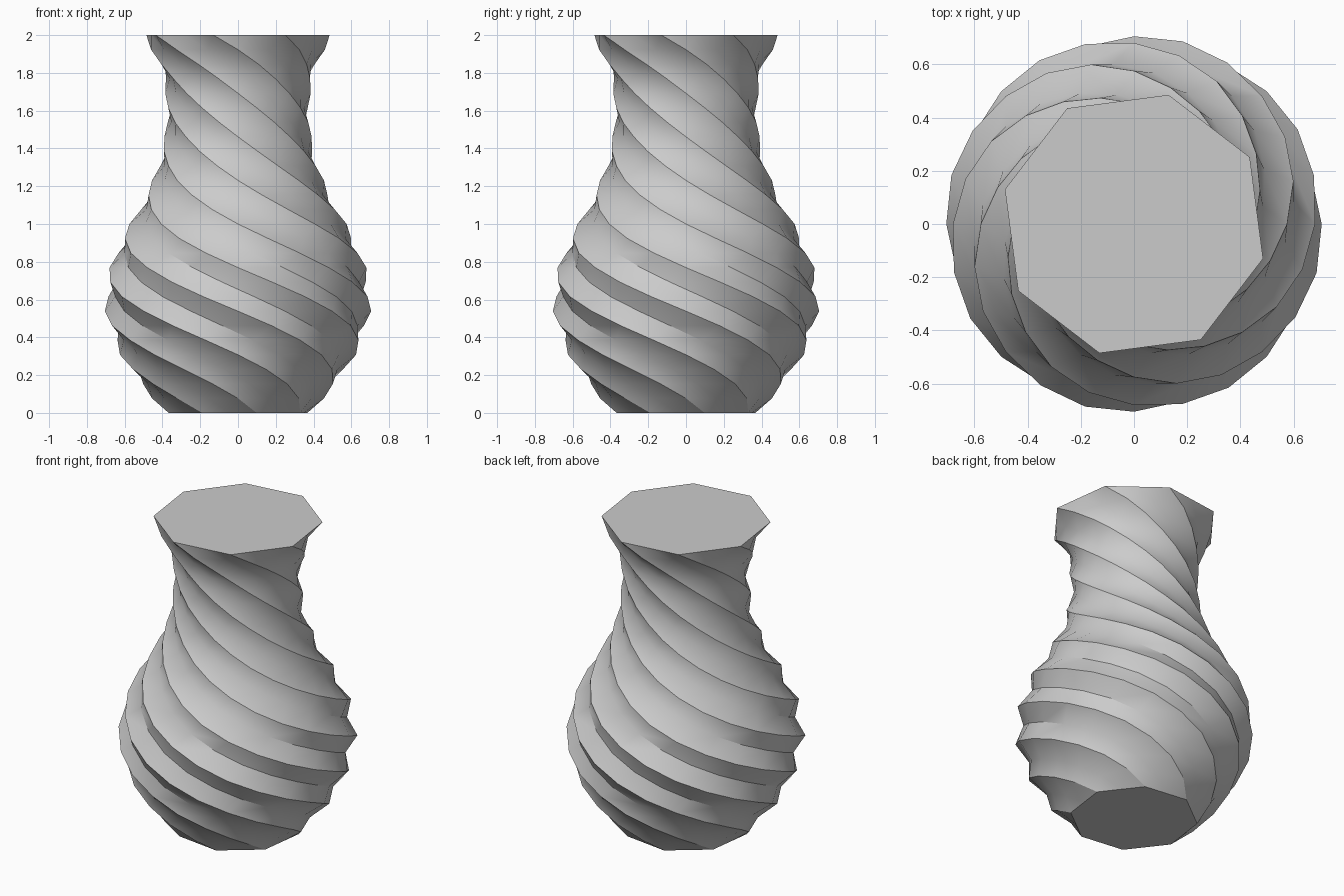
import bpy, bmesh, math

if "Cube" in bpy.data.objects:
    bpy.data.objects.remove(bpy.data.objects["Cube"])

# Ridge radius at each evenly spaced level, bottom to top
RADII = [.38, .455, .52, .575, .625, .66, .69, .705, .71, .70, .68, .655, .62,
         .575, .53, .49, .455, .425, .405, .39, .385, .382, .385, .395, .42, .46, .502]
SIDES = 8
HEIGHT = 2.0
STEP = math.radians(15)        # twist per level
START = math.radians(15)       # corner angle of the base octagon

clay = bpy.data.materials.new("light_grey_clay")
clay.diffuse_color = (0.6, 0.6, 0.6, 1)
clay.use_nodes = True
clay.node_tree.nodes["Principled BSDF"].inputs["Base Color"].default_value = clay.diffuse_color


def octagon_ring(bm, radius, angle, z):
    """Octagon with a vertex at each corner and at the middle of each side."""
    ring = []
    for i in range(SIDES * 2):
        a = angle + i * math.pi / SIDES
        r = radius if i % 2 == 0 else radius * math.cos(math.pi / SIDES)
        ring.append(bm.verts.new((r * math.cos(a), r * math.sin(a), z)))
    return ring


# Twisted vase body, closed at both ends
bm = bmesh.new()
top = len(RADII) - 1
rings = [octagon_ring(bm, r, START - k * STEP, HEIGHT * k / top)
         for k, r in enumerate(RADII)]
n = SIDES * 2
for low, high in zip(rings, rings[1:]):
    for i in range(n):
        j = (i + 1) % n
        # split along the short diagonal so ridges and grooves run cleanly
        bm.faces.new((low[i], low[j], high[j]))
        bm.faces.new((low[i], high[j], high[i]))
bm.faces.new(rings[-1])
bm.faces.new(rings[0][::-1])
bmesh.ops.recalc_face_normals(bm, faces=bm.faces)

mesh = bpy.data.meshes.new("twisted_vase")
bm.to_mesh(mesh)
bm.free()
mesh.materials.append(clay)
vase = bpy.data.objects.new("twisted_vase", mesh)
bpy.context.collection.objects.link(vase)
bpy.context.view_layer.objects.active = vase
vase.select_set(True)
bpy.ops.object.shade_smooth_by_angle(angle=math.radians(30))
